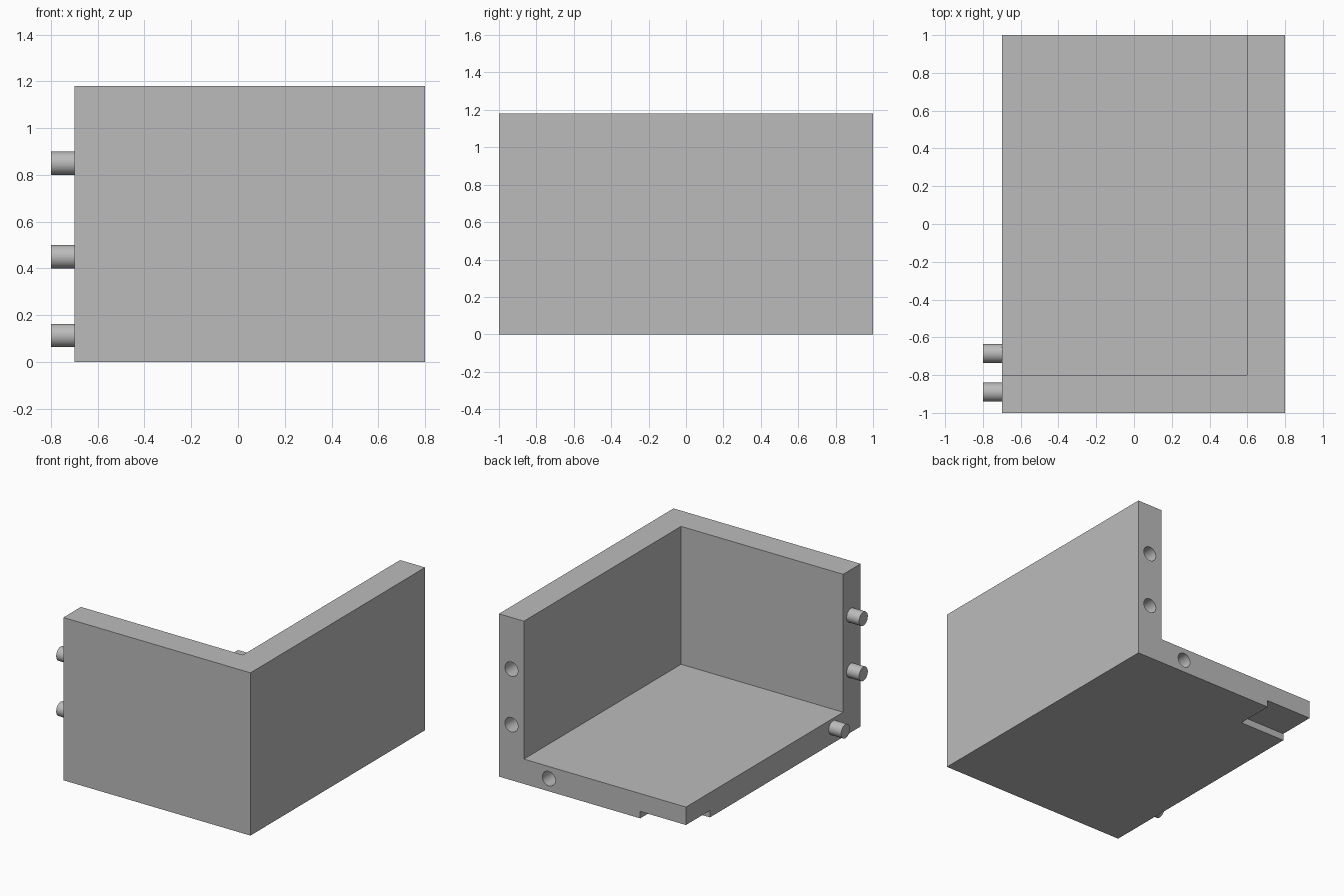
import bpy
import math
from mathutils import Vector

if "Cube" in bpy.data.objects:
    bpy.data.objects.remove(bpy.data.objects["Cube"], do_unlink=True)

grey = bpy.data.materials.new("plain_grey")
grey.use_nodes = True
colour = (0.5, 0.5, 0.5, 1)
grey.diffuse_color = colour
grey.node_tree.nodes["Principled BSDF"].inputs["Base Color"].default_value = colour


def finish(name):
    ob = bpy.context.object
    ob.name = name
    ob.data.materials.append(grey)
    return ob


def box(name, low, high):
    low, high = Vector(low), Vector(high)
    bpy.ops.mesh.primitive_cube_add(size=1, location=(low + high) / 2)
    bpy.context.object.scale = high - low
    bpy.ops.object.transform_apply(location=True, rotation=True, scale=True)
    return finish(name)


def rod(name, start, end, radius):
    start, end = Vector(start), Vector(end)
    axis = end - start
    bpy.ops.mesh.primitive_cylinder_add(
        vertices=48, radius=radius, depth=axis.length, location=(start + end) / 2,
        rotation=axis.to_track_quat("Z", "Y").to_euler())
    bpy.ops.object.transform_apply(location=True, rotation=True, scale=True)
    return finish(name)


def cut(body, cutter):
    cutter.hide_render = True
    mod = body.modifiers.new("cut", "BOOLEAN")
    mod.operation = "DIFFERENCE"
    mod.solver = "EXACT"
    mod.object = cutter
    bpy.context.view_layer.objects.active = body
    bpy.ops.object.modifier_apply(modifier=mod.name)
    bpy.data.objects.remove(cutter, do_unlink=True)


def smooth(ob):
    bpy.ops.object.select_all(action="DESELECT")
    ob.select_set(True)
    bpy.context.view_layer.objects.active = ob
    bpy.ops.object.shade_smooth_by_angle(angle=math.radians(30))


# Corner body: floor with a front wall and a left wall
body = box("corner_body", (-0.7, -1, 0), (0.8, 1, 1.18))
cut(body, box("room_cutter", (-1, -0.8, 0.18), (0.6, 1.3, 1.5)))

# Shallow notch under the free corner of the floor
cut(body, box("notch_cutter", (-1, 0.725, -0.3), (-0.333, 1.3, 0.05)))

# Dowel sockets in the back faces
for x, z in ((0.7, 0.805), (0.7, 0.403), (0.4, 0.092)):
    cut(body, rod("socket_cutter", (x, 0.88, z), (x, 1.2, z), 0.052))
smooth(body)

# Dowel pegs on the right faces
pegs = {"upper_peg": (-0.89, 0.85), "middle_peg": (-0.89, 0.45), "floor_peg": (-0.685, 0.113)}
for name, (y, z) in pegs.items():
    smooth(rod(name, (-0.69, y, z), (-0.8, y, z), 0.05))
